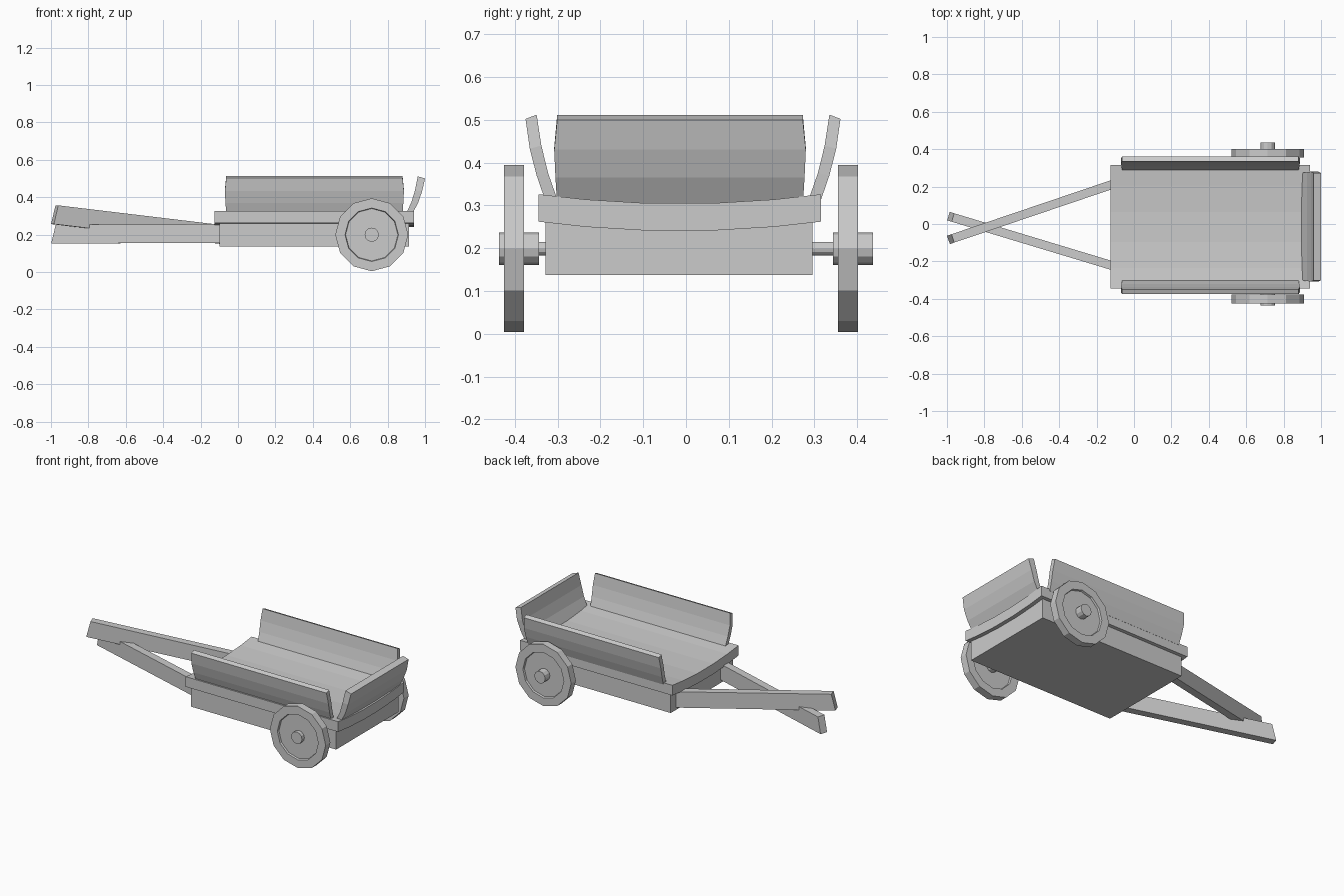
import bpy, bmesh, math
from mathutils import Matrix, Vector

if "Cube" in bpy.data.objects:
    bpy.data.objects.remove(bpy.data.objects["Cube"], do_unlink=True)

GREY = (0.6, 0.6, 0.6, 1.0)
mat = bpy.data.materials.new("plain_grey")
mat.use_nodes = True
mat.diffuse_color = GREY
mat.node_tree.nodes["Principled BSDF"].inputs["Base Color"].default_value = GREY


def finish(name, bm):
    bmesh.ops.recalc_face_normals(bm, faces=bm.faces)
    mesh = bpy.data.meshes.new(name)
    bm.to_mesh(mesh)
    bm.free()
    mesh.materials.append(mat)
    obj = bpy.data.objects.new(name, mesh)
    bpy.context.collection.objects.link(obj)
    return obj


def box(name, lo, hi):
    lo, hi = Vector(lo), Vector(hi)
    bm = bmesh.new()
    bmesh.ops.create_cube(bm, size=1)
    bmesh.ops.scale(bm, vec=hi - lo, verts=bm.verts)
    bmesh.ops.translate(bm, vec=(lo + hi) / 2, verts=bm.verts)
    return finish(name, bm)


def curved_board(name, side_a, side_b, start, end, place, bow=None):
    """Board with two matching profile lines, run from start to end."""
    bow = bow or [0] * len(side_a)
    bm = bmesh.new()
    rows = []
    for a, b, w in zip(side_a, side_b, bow):
        corners = [(a, start - w), (b, start - w), (b, end + w), (a, end + w)]
        rows.append([bm.verts.new(place(p, t)) for p, t in corners])
    for r, s in zip(rows, rows[1:]):
        for i in range(4):
            j = (i + 1) % 4
            bm.faces.new((r[i], r[j], s[j], s[i]))
    bm.faces.new(rows[0])
    bm.faces.new(rows[-1])
    return finish(name, bm)


def along_x(p, t):
    return (t, p[0], p[1])


def along_y(p, t):
    return (p[0], t, p[1])


def disc(name, radius, x, z, y0, y1, sides=12, rim=0):
    bm = bmesh.new()
    bmesh.ops.create_cone(bm, cap_ends=True, segments=sides, radius1=radius,
                          radius2=radius, depth=y1 - y0)
    if rim:
        # Sunken panel inside the rim on both faces
        caps = [f for f in bm.faces if len(f.verts) == sides]
        bmesh.ops.inset_individual(bm, faces=caps, thickness=rim)
        bmesh.ops.inset_individual(bm, faces=caps, thickness=0.003, depth=-0.012)
    bmesh.ops.transform(bm, verts=bm.verts,
                        matrix=Matrix.Translation((x, (y0 + y1) / 2, z))
                        @ Matrix.Rotation(math.pi / 2, 4, 'X'))
    return finish(name, bm)


# Body and sagging bed
box("cart_base", (-0.10, -0.328, 0.137), (0.915, 0.295, 0.275))
MID = -0.015
ys = [-0.33, -0.22, -0.08, 0.08, 0.22, 0.33]
sag = [0.022 * (y / 0.33) ** 2 for y in ys]
curved_board("cart_bed",
             [(MID + y, 0.24 + s) for y, s in zip(ys, sag)],
             [(MID + y, 0.304 + s) for y, s in zip(ys, sag)],
             -0.125, 0.94, along_x)

# Flared side and tail boards
bow = [0, 0.004, 0.007, 0]
inner = [(0.294, 0.315), (0.315, 0.375), (0.331, 0.44), (0.342, 0.512)]
outer = [(0.323, 0.315), (0.342, 0.37), (0.358, 0.432), (0.368, 0.502)]
for name, side in (("side_board_front", -1), ("side_board_back", 1)):
    shift = -0.007
    curved_board(name,
                 [(side * y + shift, z) for y, z in inner],
                 [(side * y + shift, z) for y, z in outer],
                 -0.063, 0.88, along_x, bow)
curved_board("tail_board",
             [(0.892, 0.3), (0.926, 0.37), (0.946, 0.435), (0.961, 0.511)],
             [(0.925, 0.3), (0.961, 0.365), (0.984, 0.43), (1.0, 0.5)],
             -0.301, 0.273, along_y, bow)

# Wheels, hubs and axle
WX, WZ = 0.715, 0.199
disc("axle", 0.016, WX, WZ, -0.40, 0.38)
for end, y0, y1, h0, h1 in (("front", -0.425, -0.378, -0.437, -0.343),
                            ("back", 0.355, 0.402, 0.343, 0.437)):
    disc("wheel_" + end, 0.195, WX, WZ, y0, y1, rim=0.052)
    disc("hub_" + end, 0.038, WX, WZ, h0, h1)


# Crossed draw shafts with slanted tips
def shaft(name, root, tip, root_z, tip_z):
    root, tip = Vector(root), Vector(tip)
    d = (tip - root).normalized()
    half = Vector((-d.y, d.x)) * 0.0235
    bm = bmesh.new()
    rings = []
    for p, z, slant in ((root, root_z, 0), (tip, tip_z, 0.025)):
        ring = []
        for w, up in ((-1, 0), (1, 0), (1, 1), (-1, 1)):
            q = p + half * w - d * slant * up
            ring.append(bm.verts.new((q.x, q.y, z + 0.1 * up)))
        rings.append(ring)
    a, b = rings
    for i in range(4):
        j = (i + 1) % 4
        bm.faces.new((a[i], a[j], b[j], b[i]))
    bm.faces.new(a)
    bm.faces.new(b)
    return finish(name, bm)


shaft("raised_shaft", (-0.085, 0.222), (-0.992, -0.085), 0.15, 0.256)
shaft("level_shaft", (-0.085, -0.232), (-0.992, 0.042), 0.156, 0.152)
